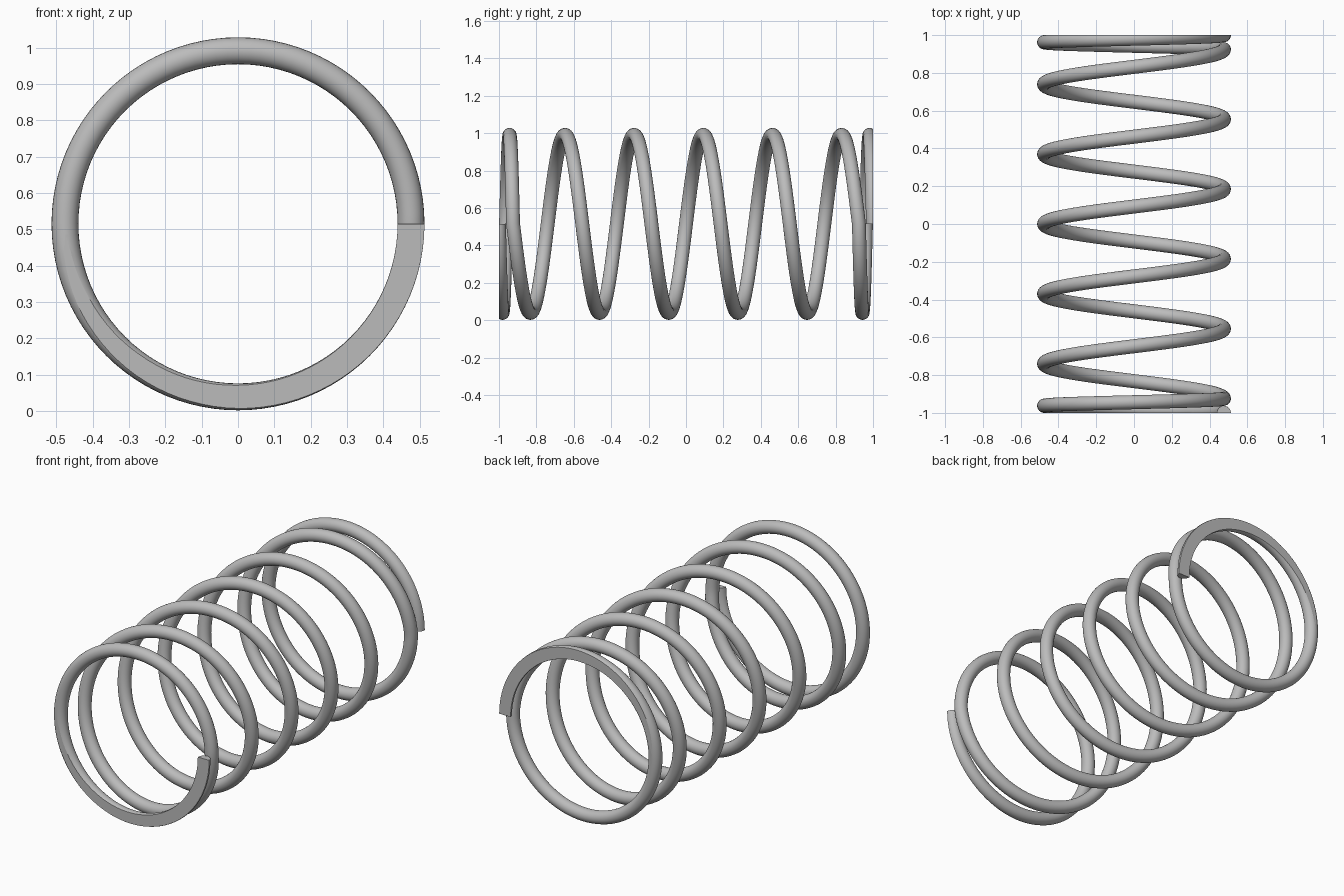
import bpy, bmesh, math
from mathutils import Vector

cube = bpy.data.objects.get("Cube")
if cube:
    bpy.data.objects.remove(cube, do_unlink=True)

COIL, WIRE = 0.476, 0.037      # coil radius to the wire centre, wire radius
CENTRE_Z = 0.515
CLOSED = 0.0755                # pitch of the closed turn at each end
ACTIVE_TURNS, TURNS = 5, 7
PITCH = (2 - 2 * CLOSED) / ACTIVE_TURNS
STEPS, SIDES = 96, 24

# Plain steel colour
steel = bpy.data.materials.new("steel grey")
steel.use_nodes = True
colour = (0.5, 0.5, 0.5, 1)
steel.diffuse_color = colour
steel.node_tree.nodes["Principled BSDF"].inputs["Base Color"].default_value = colour


def along(t):
    """Position on the axis after t turns: closed, open, closed."""
    if t < 1:
        return -1 + CLOSED * t
    if t > TURNS - 1:
        return 1 - CLOSED * (TURNS - t)
    return -1 + CLOSED + PITCH * (t - 1)


def wire_ring(bm, t):
    """One round section, square to the wire."""
    a = -math.tau * t
    radial = Vector((math.cos(a), 0, math.sin(a)))
    d = 0.5 / STEPS
    slope = (along(t + d) - along(t - d)) / (2 * d)
    tangent = Vector((math.sin(a) * math.tau * COIL, slope,
                      -math.cos(a) * math.tau * COIL)).normalized()
    side = tangent.cross(radial)
    centre = radial * COIL + Vector((0, along(t), CENTRE_Z))
    return [bm.verts.new(centre + WIRE * (radial * math.cos(b) + side * math.sin(b)))
            for b in (math.tau * i / SIDES for i in range(SIDES))]


# Swept wire
bm = bmesh.new()
rings = [wire_ring(bm, i / STEPS) for i in range(TURNS * STEPS + 1)]
for p, q in zip(rings, rings[1:]):
    for i in range(SIDES):
        j = (i + 1) % SIDES
        bm.faces.new((p[i], p[j], q[j], q[i])).smooth = True

# Cut wire ends
for ring in (rings[0], rings[-1]):
    cap = bm.faces.new(ring)
    for e in cap.edges:
        e.smooth = False

# Ground flat at both ends of the spring
for y in (-1, 1):
    cut = bmesh.ops.bisect_plane(
        bm, geom=bm.verts[:] + bm.edges[:] + bm.faces[:], dist=1e-6,
        plane_co=(0, y, 0), plane_no=(0, y, 0), clear_outer=True)
    rim = [e for e in bm.edges if e.is_boundary]
    for e in rim:
        e.smooth = False
    bmesh.ops.triangle_fill(bm, edges=rim, use_beauty=True, normal=(0, y, 0))

bmesh.ops.recalc_face_normals(bm, faces=bm.faces[:])
mesh = bpy.data.meshes.new("coil_spring")
bm.to_mesh(mesh)
bm.free()
mesh.materials.append(steel)
spring = bpy.data.objects.new("coil_spring", mesh)
bpy.context.collection.objects.link(spring)
